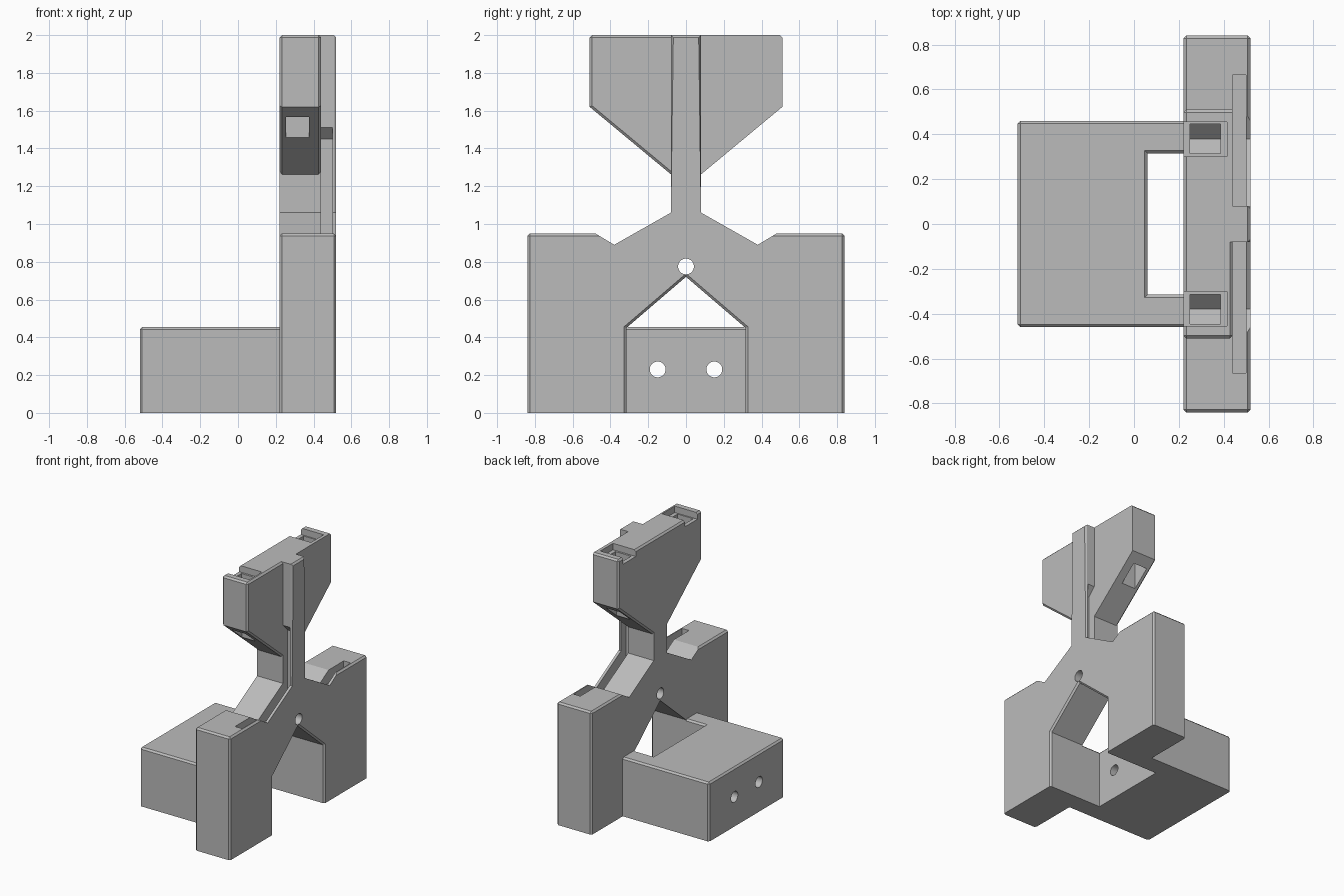
import bpy, bmesh, math
from mathutils import Vector, Matrix

cube = bpy.data.objects.get("Cube")
if cube:
    bpy.data.objects.remove(cube, do_unlink=True)

grey = bpy.data.materials.new("plain_grey")
grey.use_nodes = True
colour = (0.5, 0.5, 0.5, 1)
grey.diffuse_color = colour
grey.node_tree.nodes["Principled BSDF"].inputs["Base Color"].default_value = colour

CHAMFER = 0.013
OUT, BACK, STEP = 0.52, 0.22, 0.44   # main x planes


def near(a, b):
    return abs(a - b) < 1e-4


def prism(name, points, axis, low, high, chamfer=None):
    """Extrude a (y, z) profile along x, or an (x, y) profile along z."""
    bm = bmesh.new()
    place = (lambda p, t: (t, p[0], p[1])) if axis == "X" else (lambda p, t: (p[0], p[1], t))
    face = bm.faces.new([bm.verts.new(place(p, low)) for p in points])
    result = bmesh.ops.extrude_face_region(bm, geom=[face])
    move = Vector(place((0, 0), high - low))
    bmesh.ops.translate(bm, vec=move, verts=[v for v in result["geom"] if isinstance(v, bmesh.types.BMVert)])
    bmesh.ops.recalc_face_normals(bm, faces=bm.faces)
    if chamfer:
        edges = [e for e in bm.edges if chamfer(*[v.co for v in e.verts])]
        bmesh.ops.bevel(bm, geom=edges, offset=CHAMFER, segments=1, affect="EDGES", clamp_overlap=True)
    return finish(name, bm)


def finish(name, bm):
    mesh = bpy.data.meshes.new(name)
    bm.to_mesh(mesh)
    bm.free()
    mesh.materials.append(grey)
    obj = bpy.data.objects.new(name, mesh)
    bpy.context.collection.objects.link(obj)
    return obj


def bore(y, z):
    """Round cutter running along x."""
    bm = bmesh.new()
    turn = Matrix.Translation((0, y, z)) @ Matrix.Rotation(math.pi / 2, 4, "Y")
    bmesh.ops.create_cone(bm, cap_ends=True, segments=32, radius1=0.042, radius2=0.042, depth=3, matrix=turn)
    return finish("bore_cutter", bm)


def cut(obj, cutters):
    """Subtract the cutters, keep the result and discard the cutters."""
    for c in cutters:
        c.hide_render = True
        mod = obj.modifiers.new("cut", "BOOLEAN")
        mod.operation, mod.solver, mod.object = "DIFFERENCE", "EXACT", c
    bpy.context.view_layer.update()
    deps = bpy.context.evaluated_depsgraph_get()
    mesh = bpy.data.meshes.new_from_object(obj.evaluated_get(deps))
    obj.modifiers.clear()
    obj.data = mesh
    for c in cutters:
        bpy.data.objects.remove(c, do_unlink=True)


def flip(points, side):
    return [(y * side, z) for y, z in points]


# Upright frame with gabled arch and neck
half = [(0.84, 0), (0.84, 0.95), (0.48, 0.95), (0.38, 0.89), (0.08, 1.06), (0.08, 2)]
arch = [(-0.315, 0), (-0.315, 0.45), (0, 0.72), (0.315, 0.45), (0.315, 0)]
outline = half + flip(half[::-1], -1) + arch


def frame_chamfer(a, b):
    mid = (a + b) / 2
    if near(mid.z, 0):
        return False
    if not near(a.x, b.x):
        return near(abs(mid.y), 0.84) and near(mid.z, 0.95)
    straight = near(a.y, b.y) or near(a.z, b.z)
    in_arch = abs(mid.y) < 0.32 and mid.z < 0.8
    if mid.x < 0.3:
        return straight and not in_arch and (mid.z < 1 or near(mid.z, 2))
    return straight or in_arch


frame = prism("upright_frame", outline, "X", BACK, OUT, frame_chamfer)

# Guide slots in the shoulders that run up both sides of the neck
slot = [(0.02, 0.85), (0.665, 0.85), (0.665, 1.51), (0.08, 1.51), (0.02, 1.45)]
cut(frame, [prism("slot_cutter", flip(slot, s), "X", STEP, 0.5) for s in (-1, 1)] + [bore(0, 0.775)])

# Head wings on each side of the neck
wing_profile = [(0.08, 1.263), (0.51, 1.62), (0.51, 2), (0.08, 2)]
recess = [(0.3, 1.95), (0.455, 1.95), (0.455, 2.1), (0.3, 2.1)]
socket = [(0.315, 1.83), (0.38, 1.765), (0.445, 1.83), (0.445, 2.1), (0.315, 2.1)]
underside = [(0.315, 1.2), (0.445, 1.2), (0.445, 1.7), (0.315, 1.7)]

for side, label in ((-1, "right"), (1, "left")):
    def wing_chamfer(a, b):
        mid = (a + b) / 2
        if near(abs(a.y), 0.08) and near(abs(b.y), 0.08):
            return False
        if not near(a.x, b.x):
            return near(mid.z, 2)
        return side < 0 or mid.x < 0.3

    wing = prism(label + "_head_wing", flip(wing_profile, side), "X", BACK, STEP, wing_chamfer)
    cut(wing, [
        prism("recess_cutter", flip(recess, side), "X", 0.1, 0.415),
        prism("socket_cutter", flip(socket, side), "X", 0.25, 0.385),
        prism("underside_cutter", flip(underside, side), "X", 0.255, 0.375),
    ])

# U-shaped base block with two bores
u_shape = [(-0.52, -0.46), (BACK, -0.46), (BACK, -0.315), (0.06, -0.315),
           (0.06, 0.315), (BACK, 0.315), (BACK, 0.46), (-0.52, 0.46)]


def base_chamfer(a, b):
    mid = (a + b) / 2
    if near(mid.x, BACK) or near(mid.z, 0):
        return False
    return near(a.z, b.z) or near(mid.x, -0.52)


base = prism("base_block", u_shape, "Z", 0, 0.455, base_chamfer)
cut(base, [bore(-0.15, 0.23), bore(0.15, 0.23)])

# Smooth the bores, keep every other edge crisp
bpy.ops.object.select_all(action="DESELECT")
for obj in bpy.context.collection.objects:
    if obj.type == "MESH" and obj.data.materials and obj.data.materials[0] == grey:
        obj.select_set(True)
        bpy.context.view_layer.objects.active = obj
bpy.ops.object.shade_smooth_by_angle(angle=math.radians(20))
